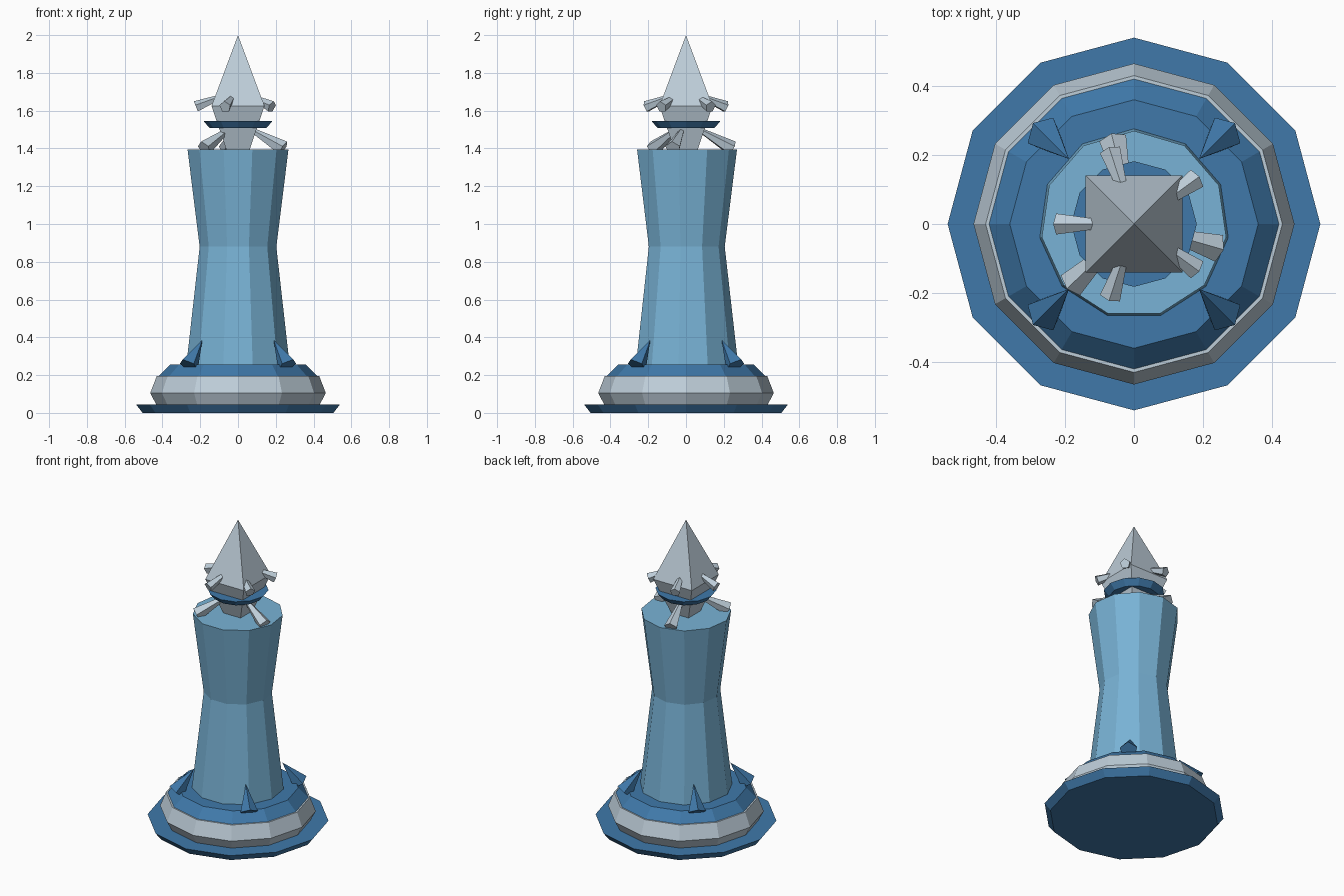
import bpy
from math import pi, sin, cos, radians
from mathutils import Vector

old = bpy.data.objects.get("Cube")
if old:
    bpy.data.objects.remove(old, do_unlink=True)


def make_material(name, rgb):
    m = bpy.data.materials.new(name)
    m.use_nodes = True
    colour = (*rgb, 1.0)
    m.diffuse_color = colour
    m.node_tree.nodes["Principled BSDF"].inputs["Base Color"].default_value = colour
    return m


pale_blue = make_material("pale_blue", (0.19, 0.45, 0.67))
deep_blue = make_material("deep_blue", (0.05, 0.19, 0.40))
stone_grey = make_material("stone_grey", (0.51, 0.61, 0.69))


def lathe(name, profile, sides, material, turn=0.0):
    """Closed solid from (radius, height) rings; a zero radius makes a point."""
    verts, faces, rings = [], [], []
    for r, z in profile:
        n = sides if r > 0 else 1
        start = len(verts)
        rings.append([start + i for i in range(n)])
        for i in range(n):
            a = pi / 2 + turn + 2 * pi * i / sides
            verts.append((r * cos(a), r * sin(a), z))
    for low, high in zip(rings, rings[1:]):
        for i in range(sides):
            j = (i + 1) % sides
            if len(low) == 1:
                faces.append((low[0], high[j], high[i]))
            elif len(high) == 1:
                faces.append((low[i], low[j], high[0]))
            else:
                faces.append((low[i], low[j], high[j], high[i]))
    if len(rings[0]) > 1:
        faces.append(rings[0][::-1])
    if len(rings[-1]) > 1:
        faces.append(rings[-1])
    mesh = bpy.data.meshes.new(name)
    mesh.from_pydata(verts, [], faces)
    mesh.materials.append(material)
    ob = bpy.data.objects.new(name, mesh)
    bpy.context.collection.objects.link(ob)
    return ob


def spike(name, angle, base, tip, radius, material):
    """Five-sided cone; base and tip are (distance from axis, height)."""
    out = Vector((cos(angle), sin(angle), 0))
    up = Vector((0, 0, 1))
    start = out * base[0] + up * base[1]
    axis = out * tip[0] + up * tip[1] - start
    ob = lathe(name, [(radius, 0), (0, axis.length)], 5, material)
    ob.location = start
    ob.rotation_euler = axis.to_track_quat('Z', 'Y').to_euler()
    return ob


# Stepped foot
lathe("foot_disc", [(0.505, 0), (0.54, 0.045)], 12, deep_blue)
lathe("foot_ring", [(0.41, 0.002), (0.465, 0.105), (0.43, 0.195)], 12, stone_grey)
lathe("foot_collar", [(0.425, 0.19), (0.36, 0.255)], 12, deep_blue)

# Waisted column
lathe("column", [(0.28, 0.22), (0.205, 0.88), (0.27, 1.395)], 11, pale_blue)

# Fins leaning on the column foot
for i in range(4):
    spike(f"foot_fin_{i + 1}", radians(45 + 90 * i),
          (0.37, 0.25), (0.267, 0.385), 0.055, deep_blue)

# Pointed crystal and its band
corner = 0.14 * 2 ** 0.5
lathe("crystal", [(0, 1.21), (corner, 1.625), (0, 2.0)], 4, stone_grey, pi / 4)
lathe("crystal_band", [(0.15, 1.507), (0.182, 1.545)], 12, deep_blue)

# Shards around the crystal
for i in range(5):
    spike(f"upper_shard_{i + 1}", radians(36 + 72 * i),
          (0.222, 1.62), (0, 1.71), 0.032, stone_grey)
for i in range(3):
    spike(f"lower_shard_{i + 1}", radians(-16 + 120 * i),
          (0.25, 1.40), (0, 1.54), 0.042, stone_grey)
